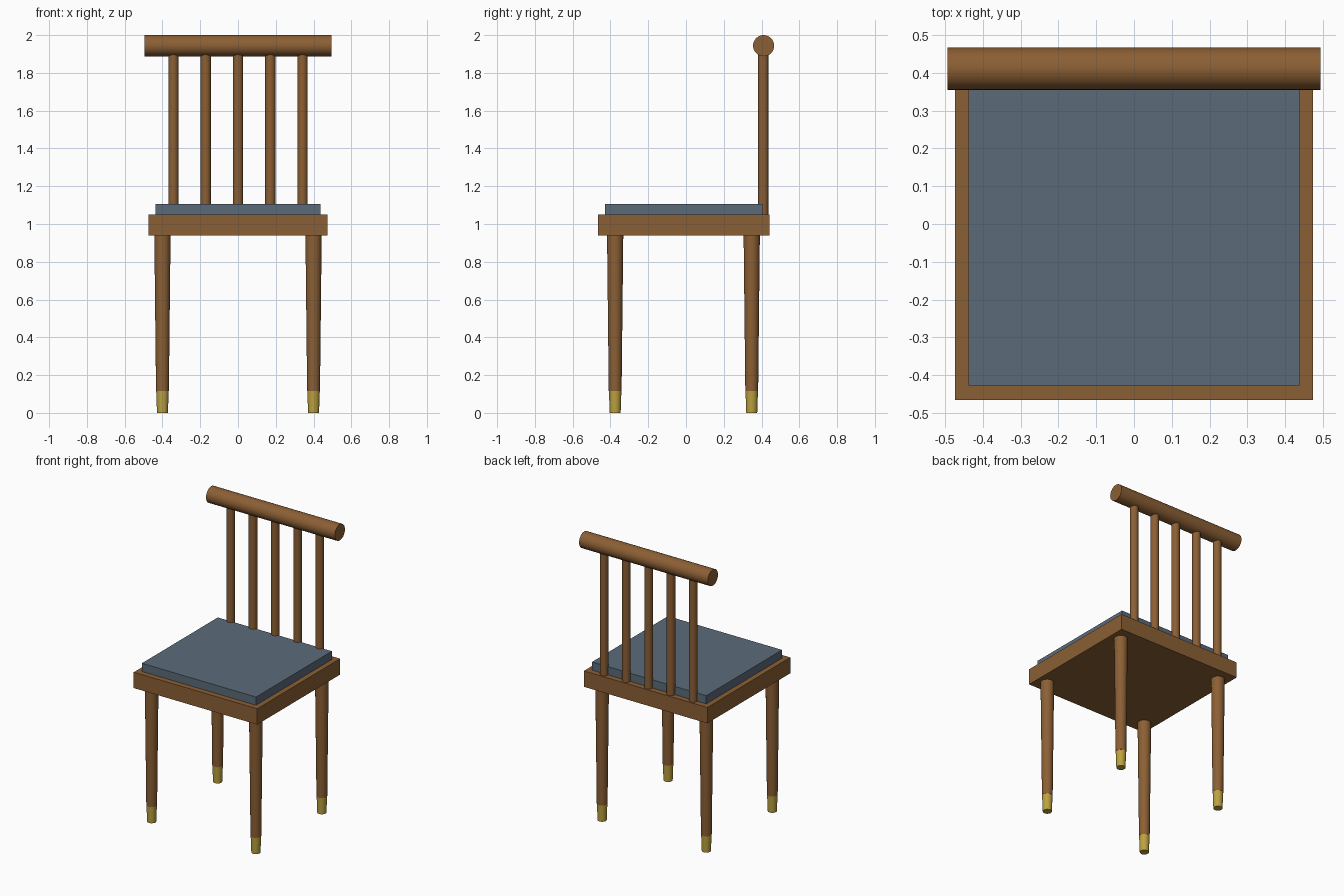
import bpy, math

if "Cube" in bpy.data.objects:
    bpy.data.objects.remove(bpy.data.objects["Cube"])


def material(name, rgb):
    m = bpy.data.materials.new(name)
    m.diffuse_color = (*rgb, 1)
    m.use_nodes = True
    m.node_tree.nodes["Principled BSDF"].inputs["Base Color"].default_value = m.diffuse_color
    return m


WOOD = material("wood", (0.26, 0.115, 0.035))
FABRIC = material("fabric", (0.105, 0.145, 0.19))
BRASS = material("brass", (0.50, 0.36, 0.05))


def box(name, lo, hi, mat):
    bpy.ops.mesh.primitive_cube_add(size=1, location=[(a + b) / 2 for a, b in zip(lo, hi)])
    ob = bpy.context.object
    ob.name = name
    ob.scale = [b - a for a, b in zip(lo, hi)]
    bpy.ops.object.transform_apply(location=False, rotation=False, scale=True)
    ob.data.materials.append(mat)


def rod(name, center, length, r_low, r_high, mat, rotation=(0, 0, 0)):
    bpy.ops.mesh.primitive_cone_add(vertices=32, radius1=r_low, radius2=r_high, depth=length,
                                    location=center, rotation=rotation)
    ob = bpy.context.object
    ob.name = name
    ob.data.materials.append(mat)
    bpy.ops.object.shade_smooth_by_angle(angle=math.radians(40))


# Seat frame and cushion
box("seat_frame", (-0.474, -0.466, 0.94), (0.474, 0.443, 1.05), WOOD)
box("seat_cushion", (-0.438, -0.428, 1.05), (0.438, 0.404, 1.107), FABRIC)

# Tapered legs with brass foot caps
for side, x in (("left", -0.4), ("right", 0.4)):
    for end, y in (("front", -0.375), ("back", 0.348)):
        rod(f"{end}_{side}_leg", (x, y, 0.5275), 0.825, 0.034, 0.043, WOOD)
        rod(f"{end}_{side}_foot_cap", (x, y, 0.0575), 0.115, 0.029, 0.033, BRASS)

# Back spindles and round top rail
BACK_Y = 0.409
for i in range(5):
    rod(f"back_spindle_{i + 1}", ((i - 2) * 0.171, BACK_Y, 1.485), 0.87, 0.027, 0.027, WOOD)
rod("top_rail", (0, BACK_Y + 0.002, 1.944), 0.988, 0.056, 0.056, WOOD, (0, math.pi / 2, 0))
